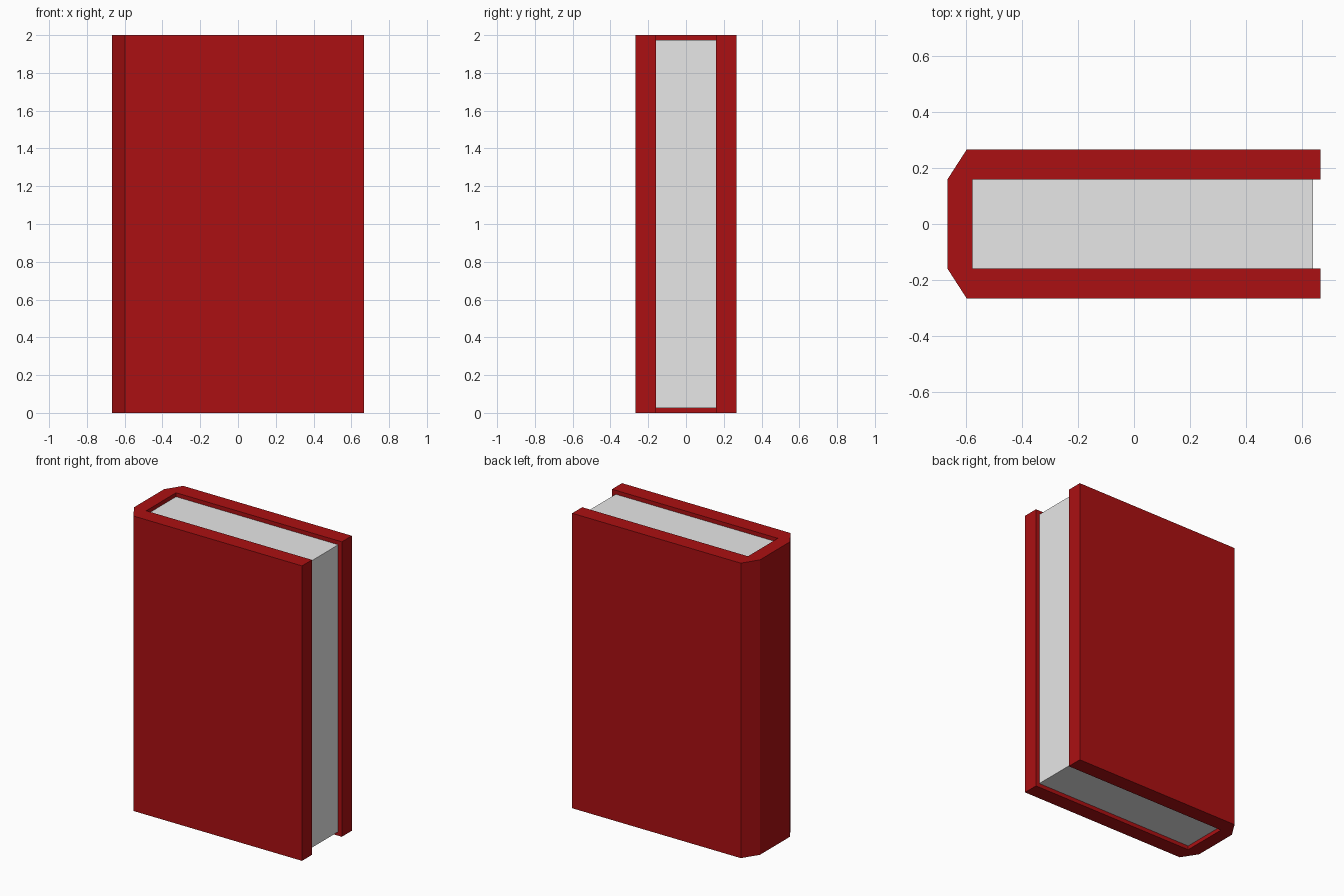
import bpy
import bmesh

cube = bpy.data.objects.get("Cube")
if cube:
    bpy.data.objects.remove(cube, do_unlink=True)


def make_material(name, rgb):
    mat = bpy.data.materials.new(name)
    mat.use_nodes = True
    colour = (*rgb, 1.0)
    mat.diffuse_color = colour
    mat.node_tree.nodes["Principled BSDF"].inputs["Base Color"].default_value = colour
    return mat


def extrude_outline(name, outline, bottom, top, mat):
    """Raise a flat xy outline into a solid between two heights."""
    bm = bmesh.new()
    base = bm.faces.new([bm.verts.new((x, y, bottom)) for x, y in outline])
    grown = bmesh.ops.extrude_face_region(bm, geom=[base])
    raised = [v for v in grown["geom"] if isinstance(v, bmesh.types.BMVert)]
    bmesh.ops.translate(bm, verts=raised, vec=(0, 0, top - bottom))
    bmesh.ops.recalc_face_normals(bm, faces=bm.faces)
    mesh = bpy.data.meshes.new(name)
    bm.to_mesh(mesh)
    bm.free()
    mesh.materials.append(mat)
    obj = bpy.data.objects.new(name, mesh)
    bpy.context.collection.objects.link(obj)
    return obj


red = make_material("cover red", (0.41, 0.005, 0.006))
paper = make_material("paper grey", (0.8, 0.8, 0.8))

# Cover: U-shaped outline with a chamfered spine, mirrored front to back
half = [(-0.667, 0.16), (-0.598, 0.267), (0.667, 0.267), (0.667, 0.16), (-0.577, 0.16)]
outline = half + [(x, -y) for x, y in reversed(half)]
extrude_outline("cover", outline, 0, 2, red)

# Page block: recessed at the top, bottom and open edge
pages = [(-0.577, -0.16), (0.64, -0.16), (0.64, 0.16), (-0.577, 0.16)]
extrude_outline("pages", pages, 0.027, 1.973, paper)
